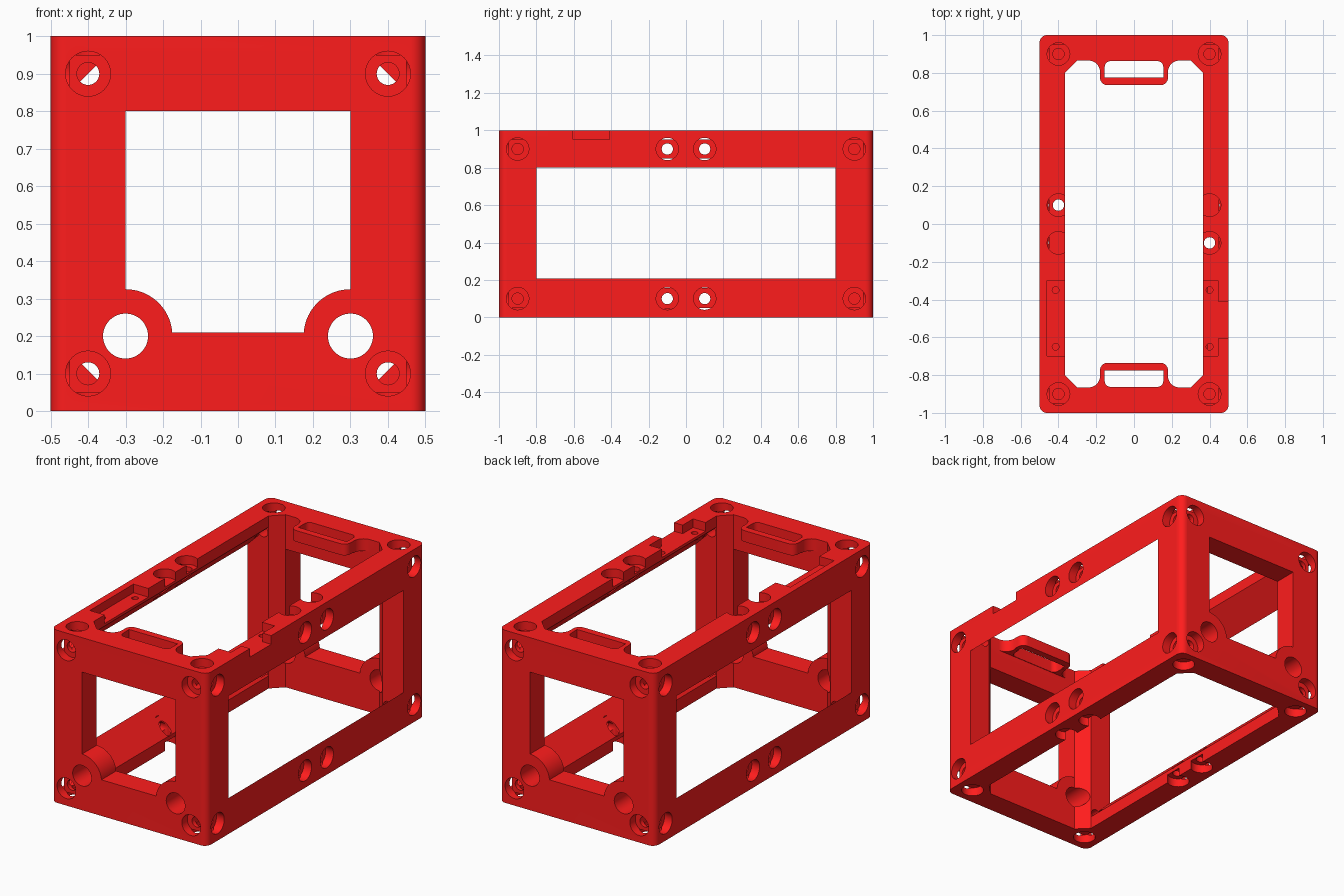
import bpy, bmesh
from math import cos, sin, radians

if "Cube" in bpy.data.objects:
    bpy.data.objects.remove(bpy.data.objects["Cube"])

def arc(cx, cy, r, a0, a1, n=10):
    return [(cx + r * cos(radians(a0 + (a1 - a0) * i / n)),
             cy + r * sin(radians(a0 + (a1 - a0) * i / n))) for i in range(n + 1)]

def rounded(x0, x1, y0, y1, r, n=8):
    return (arc(x1 - r, y1 - r, r, 0, 90, n) + arc(x0 + r, y1 - r, r, 90, 180, n)
            + arc(x0 + r, y0 + r, r, 180, 270, n) + arc(x1 - r, y0 + r, r, 270, 360, n))

def rect(x0, x1, y0, y1):
    return [(x0, y0), (x1, y0), (x1, y1), (x0, y1)]

def prism(name, profile, axis, a, b):
    """Extrude a 2D profile along an axis from a to b."""
    place = {'x': lambda u, v, w: (w, u, v),
             'y': lambda u, v, w: (u, w, v),
             'z': lambda u, v, w: (u, v, w)}[axis]
    bm = bmesh.new()
    lo = [bm.verts.new(place(u, v, a)) for u, v in profile]
    hi = [bm.verts.new(place(u, v, b)) for u, v in profile]
    bm.faces.new(lo)
    bm.faces.new(hi)
    n = len(profile)
    for i in range(n):
        j = (i + 1) % n
        bm.faces.new((lo[i], lo[j], hi[j], hi[i]))
    bmesh.ops.recalc_face_normals(bm, faces=bm.faces)
    me = bpy.data.meshes.new(name)
    bm.to_mesh(me)
    bm.free()
    ob = bpy.data.objects.new(name, me)
    bpy.context.collection.objects.link(ob)
    return ob

# Outer block with rounded vertical edges
frame = prism("box_frame", rounded(-.5, .5, -1, 1, .04), 'z', 0, 1)
bpy.context.view_layer.objects.active = frame
frame.select_set(True)

def cut(profile, axis, a, b):
    c = prism("cutter", profile, axis, a, b)
    c.hide_render = True
    m = frame.modifiers.new("cut", 'BOOLEAN')
    m.operation, m.solver, m.object = 'DIFFERENCE', 'EXACT', c
    bpy.ops.object.modifier_apply(modifier=m.name)
    bpy.data.objects.remove(c)

def hole(u, v, r, axis, a, b, n=32):
    cut(arc(u, v, r, 0, 360 * (n - 1) / n, n - 1), axis, a, b)

# Main cavity with chamfered corners, open at the bottom
corner = [(.365, .8), (.3, .865)]
half = corner + [(-x, y) for x, y in reversed(corner)]
cut(half + [(-x, -y) for x, y in half], 'z', -.1, .93)

# Top opening, leaving a rounded tab at each end
side = corner + arc(.24, .805, .06, 90, 180) + arc(.14, .775, .04, 0, -90)
half = side + [(-x, y) for x, y in reversed(side)]
cut(half + [(-x, -y) for x, y in half], 'z', .9, 1.1)

# Side windows with 45 degree bevels running inward under the long beams' lips
half = [(.365, .073), (.6, .308), (.6, .7), (.365, .935)]
cut(half + [(-x, z) for x, z in reversed(half)], 'y', -.8, .8)

# End windows, leaving round bosses in the lower corners
side = [(.3, .8)] + arc(.3, .2, .125, 90, 175.8, 16)
cut(side + [(-x, z) for x, z in reversed(side)], 'y', -1.1, 1.1)

# Slots in the tabs, rounded on the wall side
for s in (-1, 1):
    slot = ([(-.155, .775), (.155, .775)] + arc(.125, .832, .03, 0, 90)
            + arc(-.125, .832, .03, 90, 180))
    cut([(x, s * y) for x, y in slot], 'z', .9, 1.1)

# Lengthwise rod holes through the bosses
for s in (-1, 1):
    hole(s * .3, .2, .06, 'y', -1.1, 1.1, 48)

# Corner screws: counterbore and hole on all three faces
for sx in (-1, 1):
    for z in (.1, .9):
        base, zo, zi = (0, -.1, 1) if z < .5 else (1, 1.1, -1)
        for sy in (-1, 1):
            hole(sx * .4, z, .03, 'y', sy * .75, sy * 1.1)
            hole(sx * .4, z, .06, 'y', sy * .95, sy * 1.1)
            hole(sy * .9, z, .06, 'x', sx * .45, sx * .6)
            hole(sy * .9, z, .03, 'x', sx * .37, sx * .6)
            hole(sx * .4, sy * .9, .06, 'z', base + zi * .05, zo)
            hole(sx * .4, sy * .9, .03, 'z', base + zi * .13, zo)

# Mid-beam screws: through holes and counterbores
for y in (-.1, .1):
    for z in (.1, .9):
        hole(y, z, .03, 'x', -.6, .6)
        for s in (-1, 1):
            hole(y, z, .06, 'x', s * .45, s * .6)
    for s in (-1, 1):
        hole(s * .4, y, .03, 'z', -.1, 1.1)
        hole(s * .4, y, .06, 'z', -.1, .05)
        hole(s * .4, y, .06, 'z', .95, 1.1)

# Recessed mounting seats in the top of the long beams
cut(rect(-.46, -.35, -.7, -.3), 'z', .95, 1.1)
cut(rect(.35, .445, -.7, -.3), 'z', .95, 1.1)
cut(rect(.43, .6, -.605, -.41), 'z', .95, 1.1)
for y in (-.35, -.65):
    hole(-.415, y, .018, 'z', .91, 1.1, 20)
    hole(.4, y, .018, 'z', .91, 1.1, 20)

# Red finish and sharp-edged smooth shading
mat = bpy.data.materials.new("red")
mat.diffuse_color = (1, .012, .012, 1)
mat.use_nodes = True
mat.node_tree.nodes["Principled BSDF"].inputs["Base Color"].default_value = mat.diffuse_color
frame.data.materials.clear()
frame.data.materials.append(mat)
bpy.ops.object.shade_smooth_by_angle(angle=radians(30))
